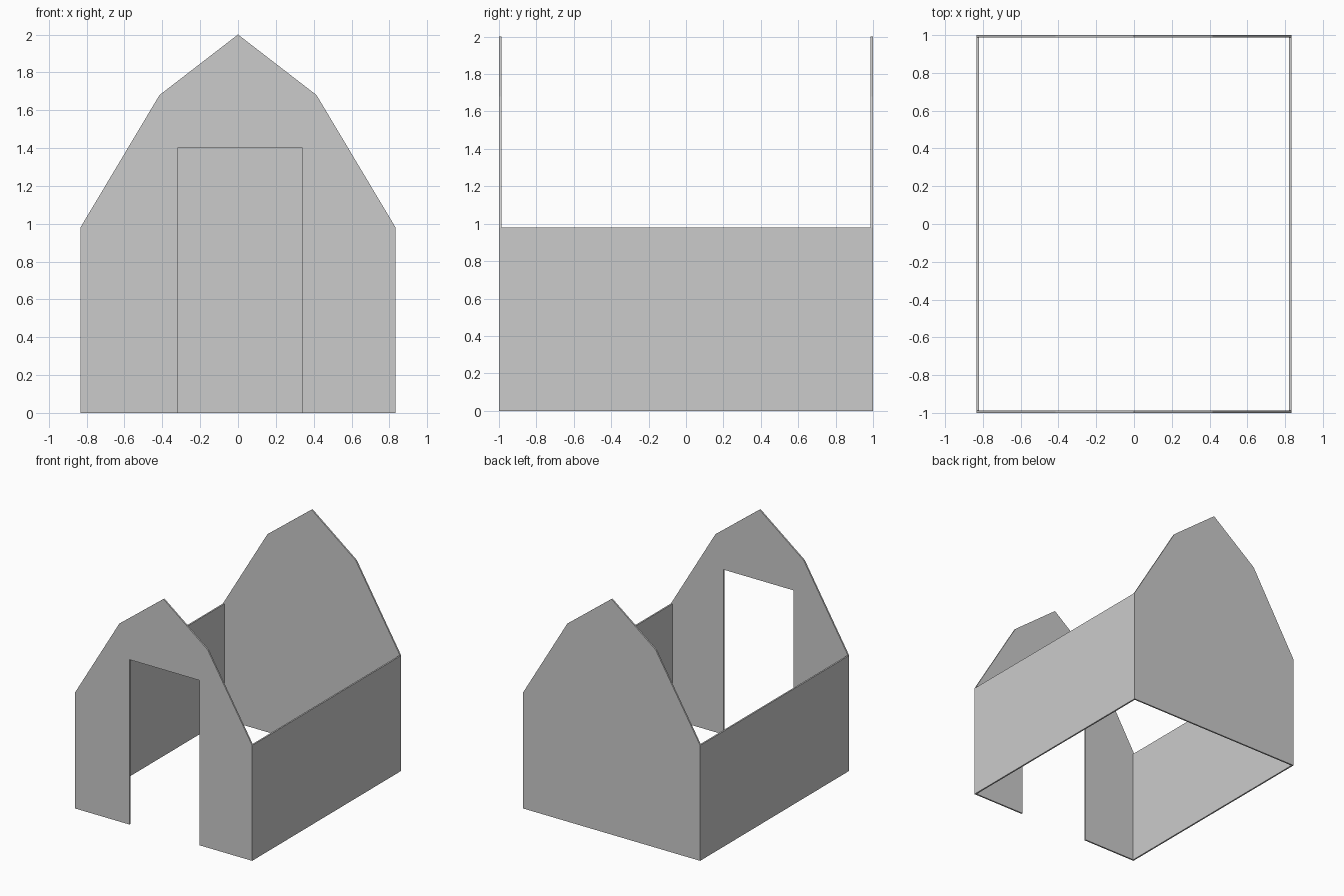
import bpy, bmesh
from mathutils import Vector

if "Cube" in bpy.data.objects:
    bpy.data.objects.remove(bpy.data.objects["Cube"])

T = 0.013            # wall thickness
HALF_W, EAVE = 0.833, 0.98


def extrude_profile(name, points, start, depth):
    """Closed x-z outline extruded along +y."""
    bm = bmesh.new()
    face = bm.faces.new([bm.verts.new((x, start, z)) for x, z in points])
    ext = bmesh.ops.extrude_face_region(bm, geom=[face], use_keep_orig=True)
    moved = [g for g in ext["geom"] if isinstance(g, bmesh.types.BMVert)]
    bmesh.ops.translate(bm, verts=moved, vec=Vector((0, depth, 0)))
    bmesh.ops.recalc_face_normals(bm, faces=bm.faces)
    mesh = bpy.data.meshes.new(name)
    bm.to_mesh(mesh)
    bm.free()
    obj = bpy.data.objects.new(name, mesh)
    bpy.context.collection.objects.link(obj)
    return obj


# Barn-shaped gable outline, bottom right round to bottom left
gable = [(HALF_W, 0), (HALF_W, EAVE), (0.415, 1.68), (0, 2),
         (-0.415, 1.68), (-HALF_W, EAVE), (-HALF_W, 0)]
# Doorway notch, slightly off centre
doorway = [(-0.32, 0), (-0.32, 1.4), (0.34, 1.4), (0.34, 0)]

# End walls
extrude_profile("front_wall", gable + doorway, -1, T)
extrude_profile("back_wall", gable, 1 - T, T)

# Low side walls between the gables
for side, name in ((-1, "left_wall"), (1, "right_wall")):
    outer, inner = side * HALF_W, side * (HALF_W - T)
    extrude_profile(name, [(outer, 0), (outer, EAVE), (inner, EAVE), (inner, 0)],
                    -1 + T, 2 - 2 * T)
